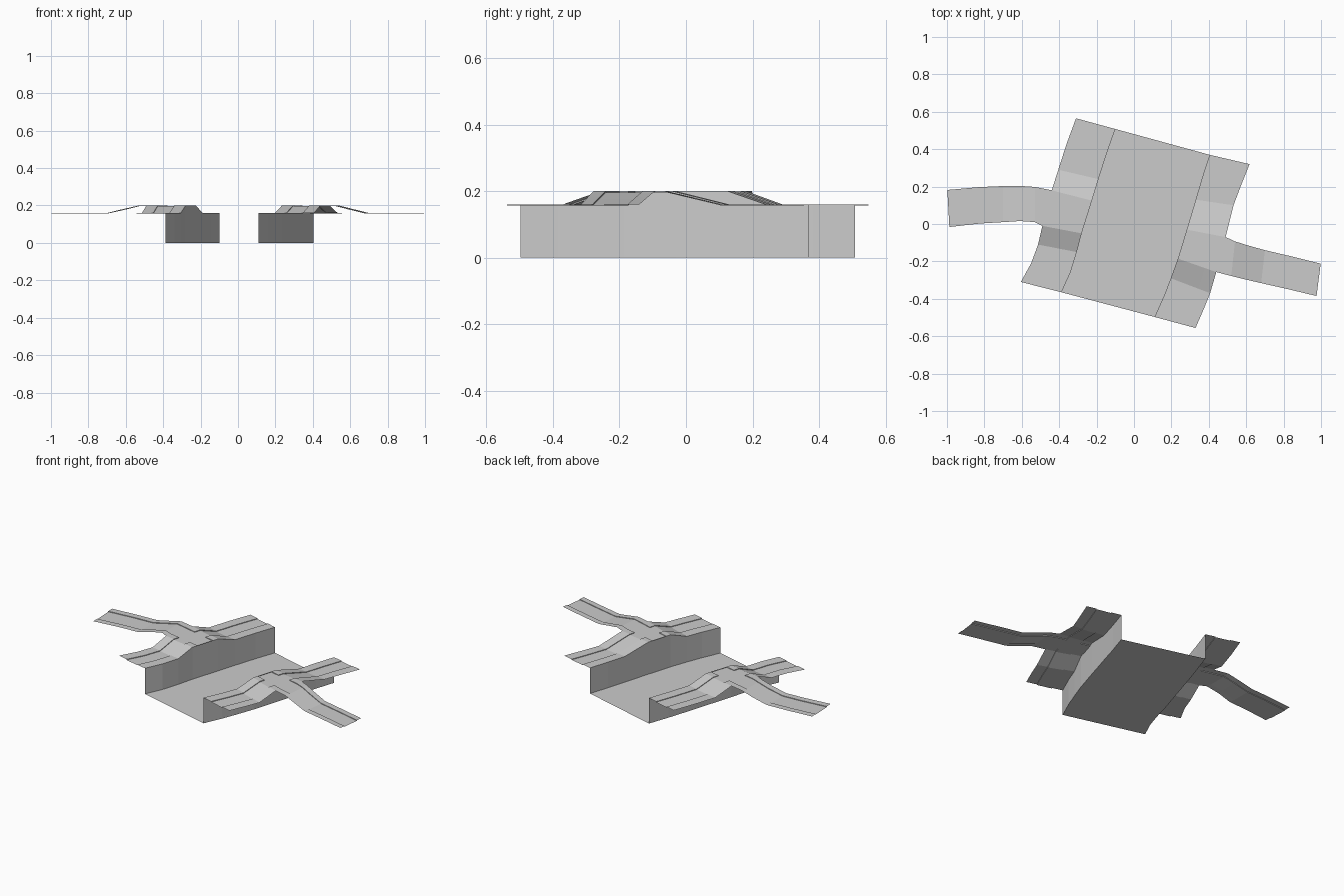
import bpy, bmesh
from mathutils import Vector

cube = bpy.data.objects.get("Cube")
if cube:
    bpy.data.objects.remove(cube, do_unlink=True)

grey = bpy.data.materials.new("concrete_grey")
grey.use_nodes = True
colour = (0.6, 0.6, 0.6, 1)
grey.diffuse_color = colour
grey.node_tree.nodes["Principled BSDF"].inputs["Base Color"].default_value = colour

LOW, HIGH, KERB = 0.16, 0.20, 0.004


def sheet(name, rows, facing):
    """Skin rows of points; turn every face towards the facing direction."""
    bm = bmesh.new()
    grid = [[bm.verts.new(p) for p in row] for row in rows]
    for r, s in zip(grid, grid[1:]):
        for i in range(len(r) - 1):
            bm.faces.new((r[i], r[i + 1], s[i + 1], s[i]))
    bmesh.ops.remove_doubles(bm, verts=bm.verts, dist=0.0002)
    bm.normal_update()
    bmesh.ops.reverse_faces(bm, faces=[f for f in bm.faces if f.normal.dot(facing) < -0.001])
    mesh = bpy.data.meshes.new(name)
    bm.to_mesh(mesh)
    bm.free()
    mesh.materials.append(grey)
    obj = bpy.data.objects.new(name, mesh)
    bpy.context.collection.objects.link(obj)


def road_row(a, b, z, walk, raised=True):
    """Cross-section: pavement, kerb, roadway, kerb, pavement."""
    a, b = Vector((*a, z)), Vector((*b, z))
    drop = Vector((0, 0, -KERB))
    low = drop if not raised else Vector()
    return [a + low, a.lerp(b, walk) + low, a.lerp(b, walk) + drop,
            a.lerp(b, 1 - walk) + drop, a.lerp(b, 1 - walk) + low, b + low]


def bank(side, stations, branch):
    rows = []
    for k, (a, b, z) in enumerate(stations):
        rows.append(road_row(a, b, z, 0.29))
        if k == 3:
            # Crossing: pavements stop so the side road passes through
            na, nb, nz = stations[k + 1]
            for t, raised in ((0.2, True), (0.2, False), (0.8, False), (0.8, True)):
                p = Vector(a).lerp(Vector(na), t)
                q = Vector(b).lerp(Vector(nb), t)
                rows.append(road_row(p, q, z, 0.29, raised))
    up = Vector((0, 0, 1))
    sheet(side + "_bank_road", rows, up)
    # Side road starts at the outer edge of the crossing
    first = (stations[3][0], stations[4][0], HIGH)
    sheet(side + "_side_road", [road_row(a, b, z, 0.2) for a, b, z in [first] + branch], up)
    # Channel wall follows the inner road edge
    wall = [[Vector((*b, 0)), Vector((*b, z))] for _, b, z in stations]
    sheet(side + "_channel_wall", wall, Vector((1 if side == "right" else -1, 0, 0)))


# Stations run front to back: outer edge, inner edge, height
west = [((-0.605, -0.31), (-0.388, -0.365), LOW),
        ((-0.55, -0.21), (-0.34, -0.26), LOW),
        ((-0.513, -0.11), (-0.306, -0.15), LOW),
        ((-0.49, -0.01), (-0.28, -0.05), HIGH),
        ((-0.44, 0.18), (-0.225, 0.125), HIGH),
        ((-0.405, 0.29), (-0.19, 0.24), LOW),
        ((-0.36, 0.43), (-0.145, 0.38), LOW),
        ((-0.31, 0.565), (-0.10, 0.508), LOW)]
west_branch = [((-0.53, 0.01), (-0.53, 0.198), HIGH),
               ((-0.61, 0.016), (-0.60, 0.203), 0.182),
               ((-0.70, 0.01), (-0.70, 0.203), LOW),
               ((-0.82, 0.003), (-0.83, 0.197), LOW),
               ((-0.987, -0.016), (-0.998, 0.182), LOW)]
east = [((0.329, -0.556), (0.11, -0.497), LOW),
        ((0.375, -0.45), (0.16, -0.385), LOW),
        ((0.407, -0.37), (0.197, -0.29), LOW),
        ((0.44, -0.257), (0.235, -0.185), HIGH),
        ((0.49, -0.07), (0.282, -0.03), HIGH),
        ((0.532, 0.10), (0.33, 0.13), LOW),
        ((0.57, 0.20), (0.365, 0.25), LOW),
        ((0.618, 0.32), (0.404, 0.37), LOW)]
east_branch = [((0.52, -0.278), (0.54, -0.093), HIGH),
               ((0.59, -0.295), (0.61, -0.115), 0.182),
               ((0.68, -0.316), (0.70, -0.14), LOW),
               ((0.83, -0.35), (0.85, -0.175), LOW),
               ((0.976, -0.385), (0.998, -0.212), LOW)]

bank("right", west, west_branch)
bank("left", east, east_branch)

# Channel bed spans between the two walls
bed = [[Vector((*w[1], 0)), Vector((*e[1], 0))] for w, e in zip(west, east)]
sheet("channel_bed", bed, Vector((0, 0, 1)))
